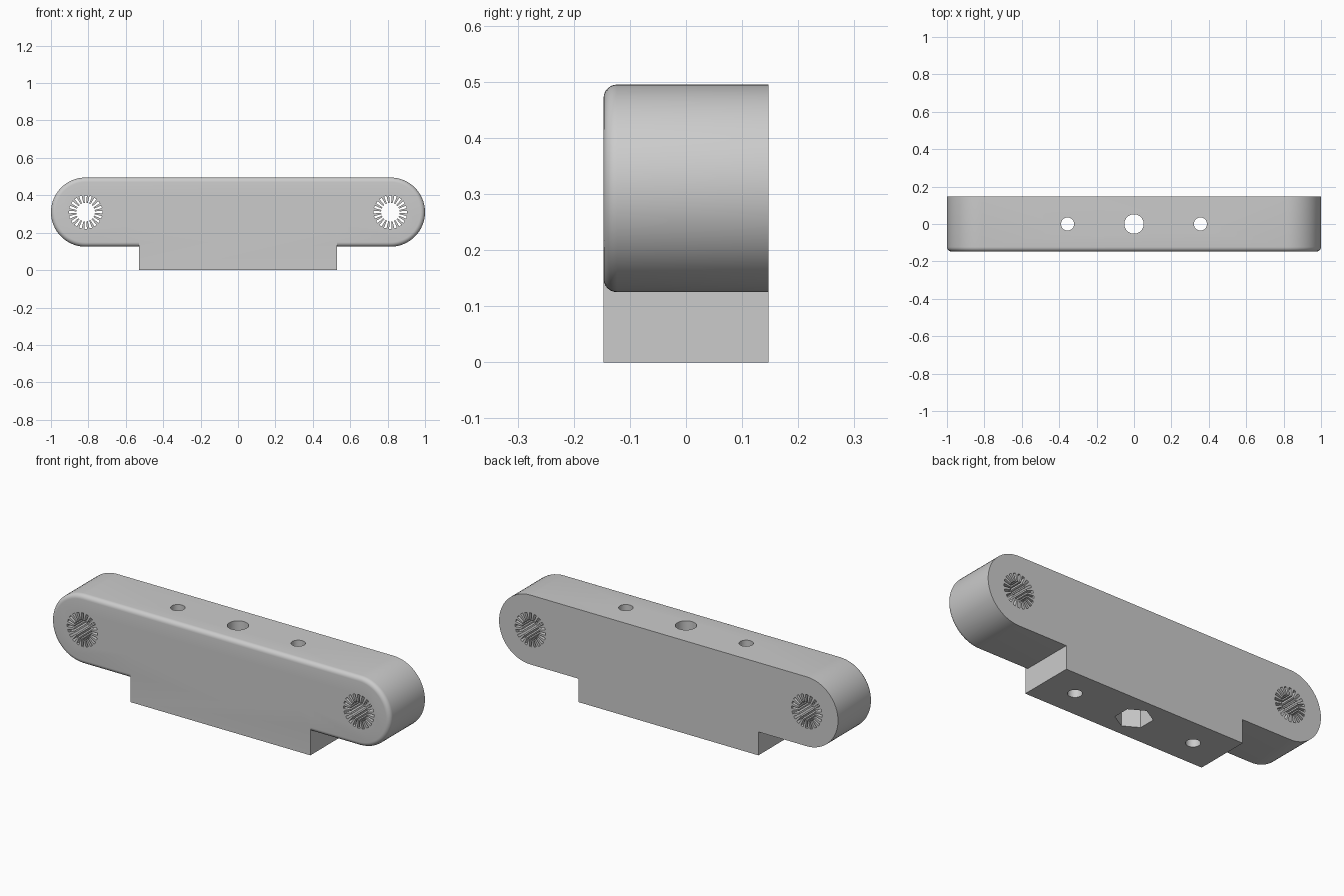
import bpy, bmesh
from math import sin, cos, pi, radians

if "Cube" in bpy.data.objects:
    bpy.data.objects.remove(bpy.data.objects["Cube"], do_unlink=True)

HALF_Y = 0.147          # half thickness
END_X, END_Z, END_R = 0.815, 0.31, 0.185
FILLET = 0.024
TEETH = 20

grey = bpy.data.materials.new("plain grey")
grey.use_nodes = True
grey.diffuse_color = (0.6, 0.6, 0.6, 1)
grey.node_tree.nodes["Principled BSDF"].inputs["Base Color"].default_value = (0.6, 0.6, 0.6, 1)


def loft(name, rings):
    """Skin a stack of equal-length rings and cap both ends."""
    bm = bmesh.new()
    loops = [[bm.verts.new(p) for p in ring] for ring in rings]
    for a, b in zip(loops, loops[1:]):
        for i in range(len(a)):
            j = (i + 1) % len(a)
            bm.faces.new((a[i], a[j], b[j], b[i]))
    bm.faces.new(loops[0])
    bm.faces.new(loops[-1])
    bmesh.ops.recalc_face_normals(bm, faces=bm.faces)
    mesh = bpy.data.meshes.new(name)
    bm.to_mesh(mesh)
    bm.free()
    mesh.materials.append(grey)
    obj = bpy.data.objects.new(name, mesh)
    bpy.context.collection.objects.link(obj)
    return obj


def stadium(y, r, n=32):
    """Outline with two round ends, at depth y."""
    ring = []
    for side, start in ((1, -pi / 2), (-1, pi / 2)):
        for i in range(n + 1):
            a = start + pi * i / n
            ring.append((side * END_X + r * cos(a), y, END_Z + r * sin(a)))
    return ring


def drill(name, x, r, z0, z1, sides=40, turn=0):
    """Upright prism used as a cutter."""
    angles = [turn + 2 * pi * i / sides for i in range(sides)]
    return loft(name, [[(x + r * cos(a), r * sin(a), z) for a in angles] for z in (z0, z1)])


def splined_bore(name, x, inner=0.05, outer=0.09):
    """Toothed cutter along y."""
    def ring(y):
        pts = []
        for t in range(TEETH):
            for frac, r in ((-0.25, inner), (-0.25, outer), (0.25, outer), (0.25, inner)):
                a = 2 * pi * (t + frac) / TEETH
                pts.append((x + r * cos(a), y, END_Z + r * sin(a)))
        return pts
    return loft(name, [ring(-0.3), ring(0.3)])


def combine(target, tool, operation):
    mod = target.modifiers.new(operation, "BOOLEAN")
    mod.operation, mod.solver, mod.object = operation, "EXACT", tool
    bpy.context.view_layer.objects.active = target
    bpy.ops.object.modifier_apply(modifier=mod.name)
    bpy.data.objects.remove(tool, do_unlink=True)


# Round-ended bar with its front edge rounded over
steps = [pi / 2 * i / 6 for i in range(7)]
rings = [stadium(HALF_Y, END_R)]
rings += [stadium(-HALF_Y + FILLET * (1 - sin(a)), END_R - FILLET * (1 - cos(a))) for a in steps]
bar = loft("mounting_bar", rings)

# Square foot, flush with front and back
foot = loft("foot", [[(sx * 0.53, sy * HALF_Y, z) for sx, sy in ((-1, -1), (1, -1), (1, 1), (-1, 1))]
                     for z in (0, 0.25)])
combine(bar, foot, "UNION")

# Toothed bores in both ends and screw holes beside the middle
for side in (-1, 1):
    combine(bar, splined_bore("bore_cutter", side * END_X), "DIFFERENCE")
    combine(bar, drill("screw_cutter", side * 0.355, 0.035, -0.1, 0.6), "DIFFERENCE")

# Central bolt hole with a hexagonal nut pocket underneath
combine(bar, drill("bolt_cutter", 0, 0.052, -0.1, 0.6), "DIFFERENCE")
combine(bar, drill("nut_cutter", 0, 0.09, -0.1, 0.125, 6, pi / 6), "DIFFERENCE")

bpy.ops.object.select_all(action="DESELECT")
bar.select_set(True)
bpy.context.view_layer.objects.active = bar
bpy.ops.object.shade_smooth_by_angle(angle=radians(30))
